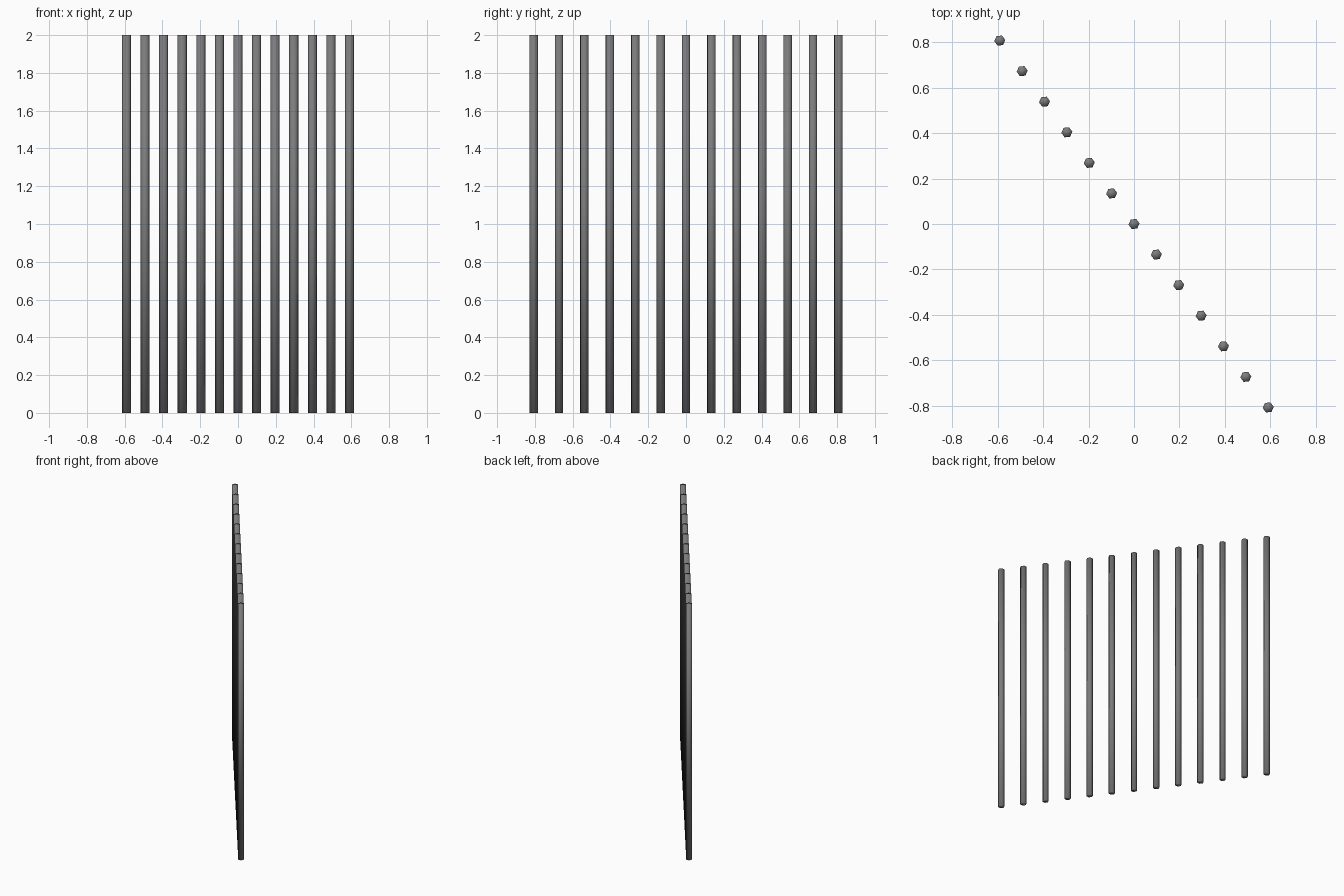
import bpy
import math

if "Cube" in bpy.data.objects:
    bpy.data.objects.remove(bpy.data.objects["Cube"])

COUNT = 13
END_X, END_Y = 0.5905, -0.807      # centre of the last bar in the row
RADIUS, HEIGHT = 0.0243, 2.0
angle = math.atan2(END_Y, END_X)

# Dark grey metal
dark = bpy.data.materials.new("dark_grey")
dark.diffuse_color = (0.2, 0.2, 0.2, 1)
dark.use_nodes = True
dark.node_tree.nodes["Principled BSDF"].inputs["Base Color"].default_value = dark.diffuse_color


def add_bar(name, x, y):
    # Smooth-shaded six-sided upright bar with a corner pointing along the row
    bpy.ops.mesh.primitive_cylinder_add(
        vertices=6, radius=RADIUS, depth=HEIGHT,
        location=(x, y, HEIGHT / 2),
        rotation=(0, 0, angle + math.pi / 2))
    bar = bpy.context.object
    bar.name = name
    bar.data.materials.append(dark)
    bpy.ops.object.shade_smooth()


# Evenly spaced row of bars along a diagonal
for i in range(COUNT):
    t = -1 + 2 * i / (COUNT - 1)
    add_bar(f"bar_{i + 1}", END_X * t, END_Y * t)
